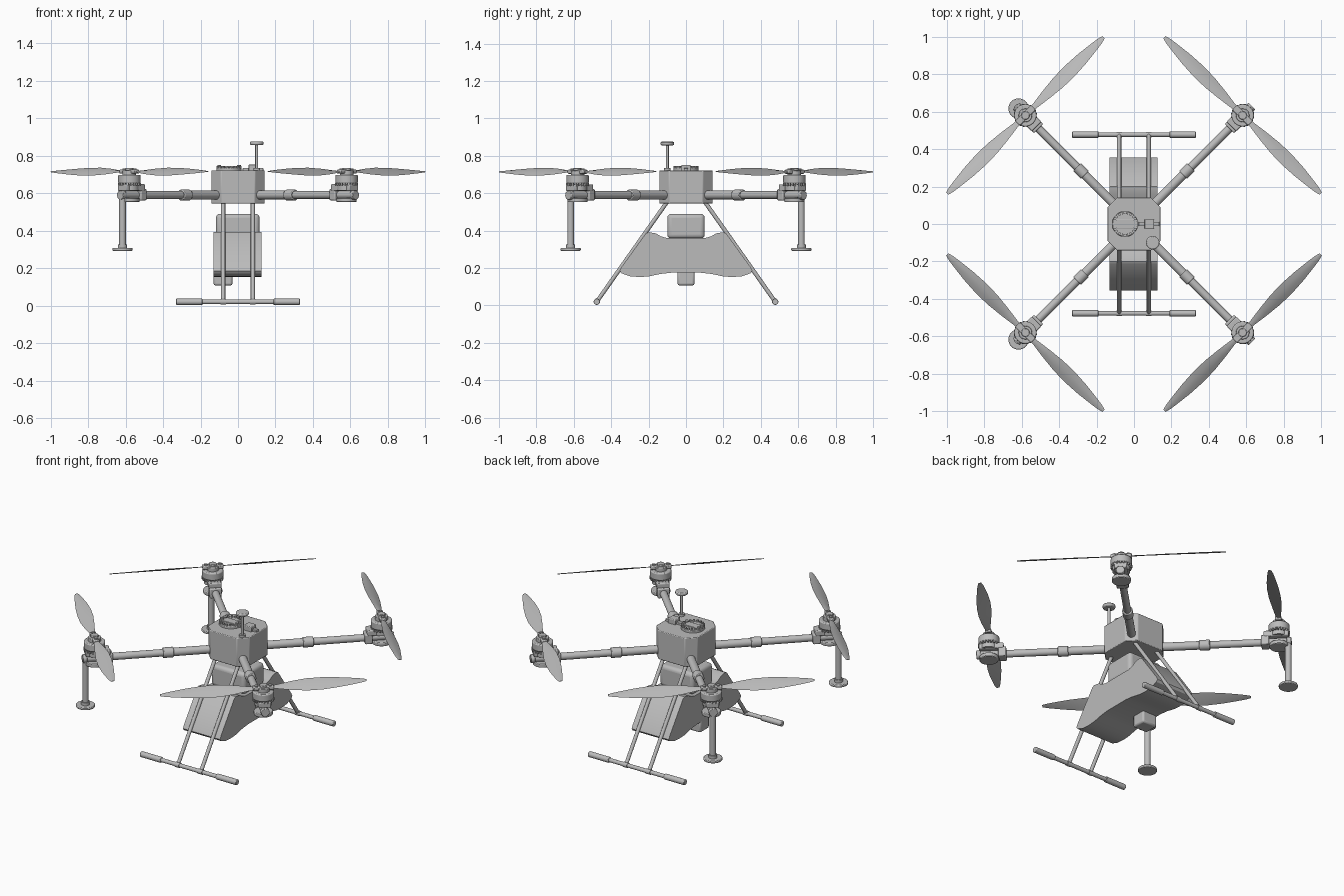
import bpy, bmesh, math
from mathutils import Matrix, Vector

cube = bpy.data.objects.get("Cube")
if cube:
    bpy.data.objects.remove(cube, do_unlink=True)

grey = bpy.data.materials.new("plain_grey")
grey.use_nodes = True
grey.diffuse_color = (0.5, 0.5, 0.5, 1)
grey.node_tree.nodes["Principled BSDF"].inputs["Base Color"].default_value = (0.5, 0.5, 0.5, 1)
parts = []
WORLD = Matrix.Identity(4)


def finish(name, bm, place=WORLD, bevel=0, segments=2):
    bmesh.ops.recalc_face_normals(bm, faces=bm.faces)
    mesh = bpy.data.meshes.new(name)
    bm.to_mesh(mesh)
    bm.free()
    mesh.materials.append(grey)
    ob = bpy.data.objects.new(name, mesh)
    bpy.context.collection.objects.link(ob)
    ob.matrix_world = place
    if bevel:
        mod = ob.modifiers.new("soft_edges", "BEVEL")
        mod.width, mod.segments = bevel, segments
        mod.limit_method = "ANGLE"
    parts.append(ob)
    return ob


def rod(name, a, b, r, place=WORLD, sides=24, bevel=0):
    a, b = Vector(a), Vector(b)
    turn = (b - a).to_track_quat("Z", "Y").to_matrix().to_4x4()
    bm = bmesh.new()
    bmesh.ops.create_cone(bm, cap_ends=True, segments=sides, radius1=r, radius2=r,
                          depth=(b - a).length, matrix=Matrix.Translation((a + b) / 2) @ turn)
    return finish(name, bm, place, bevel)


def disc(name, x, y, z0, z1, r, place=WORLD, sides=32, bevel=0):
    return rod(name, (x, y, z0), (x, y, z1), r, place, sides, bevel)


def box(name, lo, hi, place=WORLD, bevel=0, segments=2):
    lo, hi = Vector(lo), Vector(hi)
    bm = bmesh.new()
    bmesh.ops.create_cube(bm, size=1, matrix=Matrix.Translation((lo + hi) / 2)
                          @ Matrix.Diagonal((*(hi - lo), 1)))
    return finish(name, bm, place, bevel, segments)


def prism(name, outline, offset, bevel=0, segments=2):
    bm = bmesh.new()
    face = bm.faces.new([bm.verts.new(p) for p in outline])
    grown = bmesh.ops.extrude_face_region(bm, geom=[face])
    bmesh.ops.translate(bm, vec=offset, verts=[v for v in grown["geom"]
                                               if isinstance(v, bmesh.types.BMVert)])
    return finish(name, bm, WORLD, bevel, segments)


def teeth(name, x, y, z, r, count, size, place=WORLD):
    bm = bmesh.new()
    for i in range(count):
        spin = Matrix.Rotation(math.tau * i / count, 4, "Z")
        bmesh.ops.create_cube(bm, size=1, matrix=Matrix.Translation((x, y, z)) @ spin
                              @ Matrix.Translation((r, 0, 0)) @ Matrix.Diagonal((*size, 1)))
    return finish(name, bm, place)


def blade(name, side, place):
    # stations along the blade: distance, chord, outward tilt in degrees
    stations = [(0.02, 0.024, 8), (0.08, 0.034, 20), (0.16, 0.062, 29), (0.25, 0.084, 30),
                (0.34, 0.086, 28), (0.43, 0.072, 25), (0.51, 0.05, 22), (0.56, 0.034, 18),
                (0.59, 0.018, 14)]
    bm, rings = bmesh.new(), []
    for d, chord, tilt in stations:
        c, s = math.cos(math.radians(tilt)), math.sin(math.radians(tilt))
        thick = 0.002 + 0.03 * chord
        ring = []
        for u, w in ((-0.5, 0), (-0.15, 1), (0.2, 0.8), (0.5, 0), (0, -0.5)):
            p, q = u * chord, w * thick
            ring.append(bm.verts.new((MOTOR + p * c + q * s, side * d, 0.715 - p * s + q * c)))
        rings.append(ring)
    n = len(rings[0])
    for a, b in zip(rings, rings[1:]):
        for i in range(n):
            bm.faces.new((a[i], a[(i + 1) % n], b[(i + 1) % n], b[i]))
    bm.faces.new(rings[0])
    bm.faces.new(rings[-1])
    return finish(name, bm, place)


# Central body: square block with cut corners
W, K = 0.142, 0.09
octagon = [(W, -K), (W, K), (K, W), (-K, W), (-W, K), (-W, -K), (-K, -W), (K, -W)]
prism("body", [(x, y, 0.545) for x, y in octagon], (0, 0, 0.177), 0.004)

# Four arms, each built along +x and turned to its corner
MOTOR = 0.82
for name, angle in (("back_left", 45), ("back_right", 135), ("front_right", 225), ("front_left", 315)):
    at = Matrix.Rotation(math.radians(angle), 4, "Z")
    rod(name + "_arm", (0.12, 0, 0.59), (0.88, 0, 0.59), 0.021, at)
    rod(name + "_arm_root", (0.14, 0, 0.59), (0.4, 0, 0.59), 0.024, at)
    rod(name + "_arm_joint", (0.37, 0, 0.59), (0.43, 0, 0.59), 0.03, at, bevel=0.004)
    rod(name + "_arm_cap", (0.865, 0, 0.59), (0.89, 0, 0.59), 0.025, at, bevel=0.003)
    box(name + "_clamp", (0.72, -0.034, 0.562), (0.765, 0.034, 0.622), at, 0.006)
    box(name + "_mount_plate", (0.735, -0.036, 0.612), (0.875, 0.036, 0.648), at, 0.006)
    disc(name + "_lower_cap", MOTOR, 0, 0.552, 0.575, 0.054, at, bevel=0.004)
    disc(name + "_motor_base", MOTOR, 0, 0.615, 0.65, 0.05, at)
    teeth(name + "_motor_vents", MOTOR, 0, 0.647, 0.056, 20, (0.012, 0.009, 0.014), at)
    disc(name + "_motor", MOTOR, 0, 0.652, 0.698, 0.06, at, bevel=0.006)
    disc(name + "_hub", MOTOR, 0, 0.695, 0.722, 0.036, at, bevel=0.003)
    box(name + "_blade_grip", (MOTOR - 0.018, -0.06, 0.704), (MOTOR + 0.018, 0.06, 0.726), at, 0.005)
    disc(name + "_hub_cap", MOTOR, 0, 0.72, 0.735, 0.022, at, bevel=0.003)
    for s, tag in ((1, "_blade_a"), (-1, "_blade_b")):
        blade(name + tag, s, at)
        rod(name + tag + "_bolt", (MOTOR, s * 0.04, 0.72), (MOTOR, s * 0.04, 0.733), 0.01, at, 12)
    # Drop legs with round feet on the right-hand arms
    if name.endswith("right"):
        disc(name + "_drop_leg", 0.872, 0, 0.3, 0.59, 0.018, at, 24)
        disc(name + "_foot", 0.872, 0, 0.292, 0.307, 0.054, at, bevel=0.004)
        disc(name + "_foot_collar", 0.872, 0, 0.305, 0.325, 0.024, at)

# Landing skids: slanted struts and ground bars with sleeves
for s, name in ((-1, "front"), (1, "back")):
    y = s * 0.477
    rod(name + "_skid", (-0.33, y, 0.02), (0.33, y, 0.02), 0.012)
    for side, tag in ((-1, "right"), (1, "left")):
        rod(f"{name}_{tag}_skid_sleeve", (side * 0.19, y, 0.02), (side * 0.33, y, 0.02), 0.017, bevel=0.003)
        x = side * 0.079
        rod(f"{name}_{tag}_strut", (x, s * 0.1, 0.555), (x, y, 0.02), 0.011)
        rod(f"{name}_{tag}_strut_foot", (x - 0.015, y, 0.02), (x + 0.015, y, 0.02), 0.015)

# Saddle-shaped tank: half profile mirrored front to back
half = [(0.1, 0.36), (0.135, 0.37), (0.16, 0.385), (0.2, 0.392), (0.215, 0.385), (0.345, 0.205),
        (0.355, 0.185), (0.345, 0.172), (0.3, 0.156), (0.25, 0.152), (0.2, 0.155), (0.14, 0.168),
        (0.08, 0.175)]
side = half + [(-y, z) for y, z in reversed(half)]
prism("tank", [(-0.13, y, z) for y, z in side], (0.255, 0, 0))
box("battery_box", (-0.118, -0.1, 0.357), (0.115, 0.1, 0.49), bevel=0.022, segments=4)
box("tank_outlet", (-0.13, -0.045, 0.107), (-0.03, 0.045, 0.185), bevel=0.01)

# Lid and fittings on top of the body
disc("lid", -0.048, 0, 0.718, 0.737, 0.068, bevel=0.003)
teeth("lid_rim", -0.048, 0, 0.737, 0.06, 18, (0.014, 0.012, 0.018))
box("lid_bar", (-0.115, -0.025, 0.73), (0.02, 0.025, 0.742), bevel=0.003)
for x in (-0.1, 0.005):
    for y in (-0.014, 0.014):
        disc("lid_button", x, y, 0.738, 0.75, 0.01, sides=16)
box("socket_base", (0.025, -0.012, 0.718), (0.135, 0.012, 0.735), bevel=0.003)
box("socket", (0.056, -0.025, 0.718), (0.108, 0.025, 0.752), bevel=0.004)

# Antenna mast with mushroom head
disc("antenna_base", 0.1, -0.1, 0.718, 0.735, 0.018)
disc("antenna_mast", 0.1, -0.1, 0.72, 0.86, 0.008, sides=16)
disc("antenna_head", 0.1, -0.1, 0.856, 0.876, 0.036, bevel=0.006)

# Smooth round surfaces, keep edges crisp
bpy.ops.object.select_all(action="DESELECT")
for ob in parts:
    ob.select_set(True)
bpy.context.view_layer.objects.active = parts[0]
bpy.ops.object.shade_smooth_by_angle(angle=math.radians(30))
